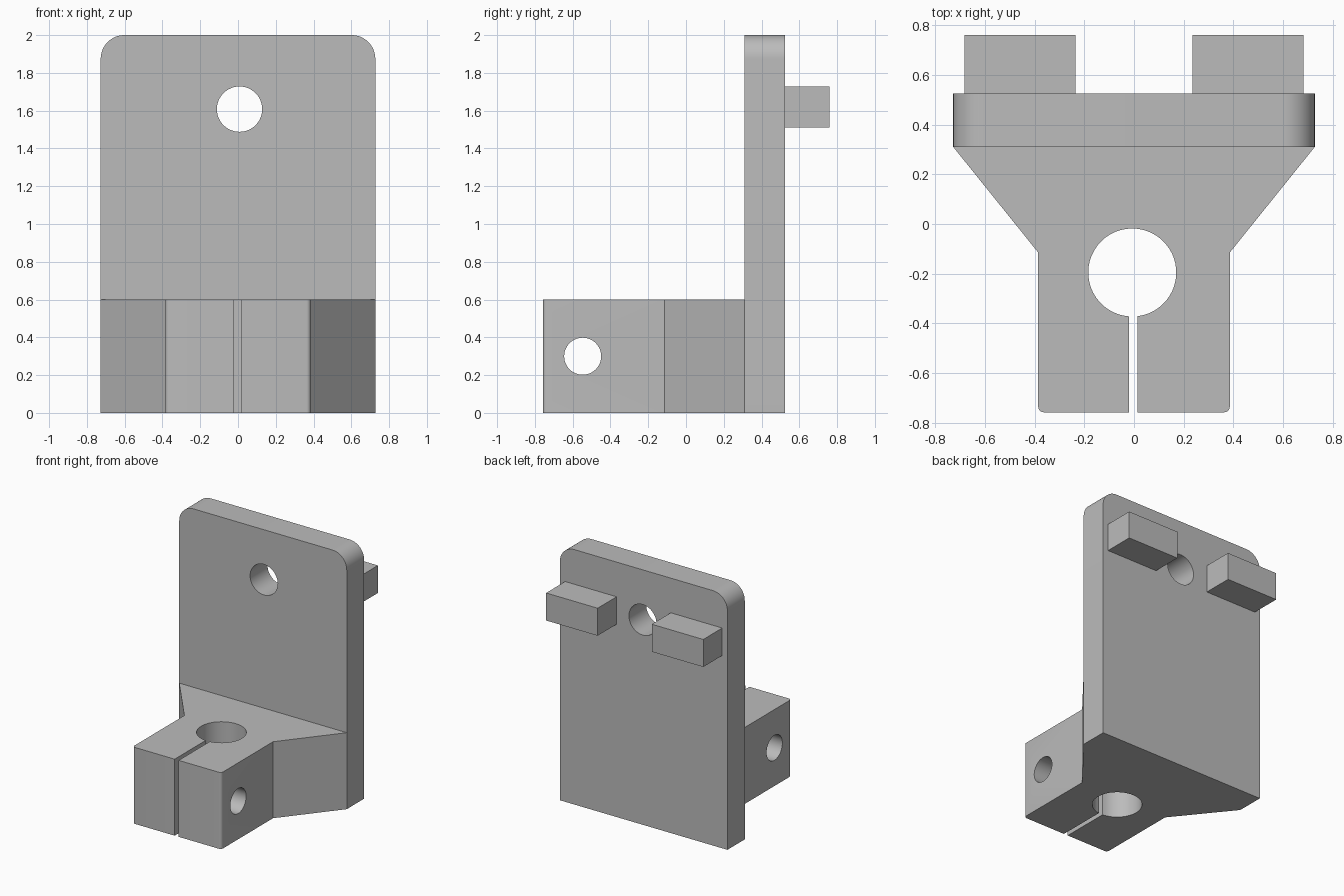
import bpy
import bmesh
from math import cos, sin, pi, radians, asin

if "Cube" in bpy.data.objects:
    bpy.data.objects.remove(bpy.data.objects["Cube"], do_unlink=True)

grey = bpy.data.materials.new("plain grey")
grey.use_nodes = True
colour = (0.5, 0.5, 0.5, 1)
grey.diffuse_color = colour
grey.node_tree.nodes["Principled BSDF"].inputs["Base Color"].default_value = colour


def arc(cx, cy, r, start, end, steps):
    """Points on an arc, angles in radians."""
    return [(cx + r * cos(start + (end - start) * i / steps),
             cy + r * sin(start + (end - start) * i / steps)) for i in range(steps + 1)]


def extrude(name, points, place, depth):
    """Closed 2D profile, placed in space and extruded along a vector."""
    bm = bmesh.new()
    face = bm.faces.new([bm.verts.new(place(u, v)) for u, v in points])
    moved = bmesh.ops.extrude_face_region(bm, geom=[face])["geom"]
    bmesh.ops.translate(bm, vec=depth, verts=[g for g in moved if isinstance(g, bmesh.types.BMVert)])
    bmesh.ops.recalc_face_normals(bm, faces=bm.faces)
    mesh = bpy.data.meshes.new(name)
    bm.to_mesh(mesh)
    bm.free()
    mesh.materials.append(grey)
    obj = bpy.data.objects.new(name, mesh)
    bpy.context.collection.objects.link(obj)
    return obj


def activate(obj):
    bpy.ops.object.select_all(action="DESELECT")
    obj.select_set(True)
    bpy.context.view_layer.objects.active = obj


def cut(obj, cutter):
    """Drill the cutter out of the part and remove it."""
    cutter.hide_render = True
    mod = obj.modifiers.new("hole", "BOOLEAN")
    mod.operation, mod.solver, mod.object = "DIFFERENCE", "EXACT", cutter
    activate(obj)
    bpy.ops.object.modifier_apply(modifier=mod.name)
    bpy.data.objects.remove(cutter, do_unlink=True)


def smooth(obj):
    activate(obj)
    bpy.ops.object.shade_smooth_by_angle(angle=radians(30))


# Upright plate with rounded top corners and a hole
half, front, back, top, rad = 0.727, 0.31, 0.525, 2.0, 0.125
outline = [(-half, 0), (half, 0)]
outline += arc(half - rad, top - rad, rad, 0, pi / 2, 12)
outline += arc(rad - half, top - rad, rad, pi / 2, pi, 12)
plate = extrude("back_plate", outline, lambda x, z: (x, front, z), (0, back - front, 0))
cut(plate, extrude("plate_hole_cutter", arc(0.008, 1.608, 0.12, 0, 2 * pi, 48)[:-1],
                   lambda x, z: (x, 0, z), (0, 1, 0)))
smooth(plate)

# Split clamp: flared block, round bore and slit in one profile
arm, neck, nose, r = 0.385, -0.115, -0.757, 0.022
bx, by, bore = -0.007, -0.195, 0.177
slit_l, slit_r = -0.02, 0.015
a0 = -pi / 2 + asin((slit_r - bx) / bore)
a1 = 1.5 * pi + asin((slit_l - bx) / bore)
profile = [(slit_r, nose)]
profile += arc(arm - r, nose + r, r, -pi / 2, 0, 5)
profile += [(arm, neck), (half, front), (-half, front), (-arm, neck)]
profile += arc(r - arm, nose + r, r, pi, 1.5 * pi, 5)
profile += [(slit_l, nose)]
profile += arc(bx, by, bore, a1, a0, 48)
clamp = extrude("split_clamp", profile, lambda x, y: (x, y, 0), (0, 0, 0.6))
cut(clamp, extrude("bolt_hole_cutter", arc(-0.547, 0.3, 0.098, 0, 2 * pi, 48)[:-1],
                   lambda y, z: (-1, y, z), (2, 0, 0)))
smooth(clamp)

# Pair of rectangular lugs on the back
for side, name in ((-1, "right_lug"), (1, "left_lug")):
    x0, x1 = side * 0.235, side * 0.682
    extrude(name, [(x0, 1.512), (x1, 1.512), (x1, 1.728), (x0, 1.728)],
            lambda x, z: (x, back, z), (0, 0.76 - back, 0))
